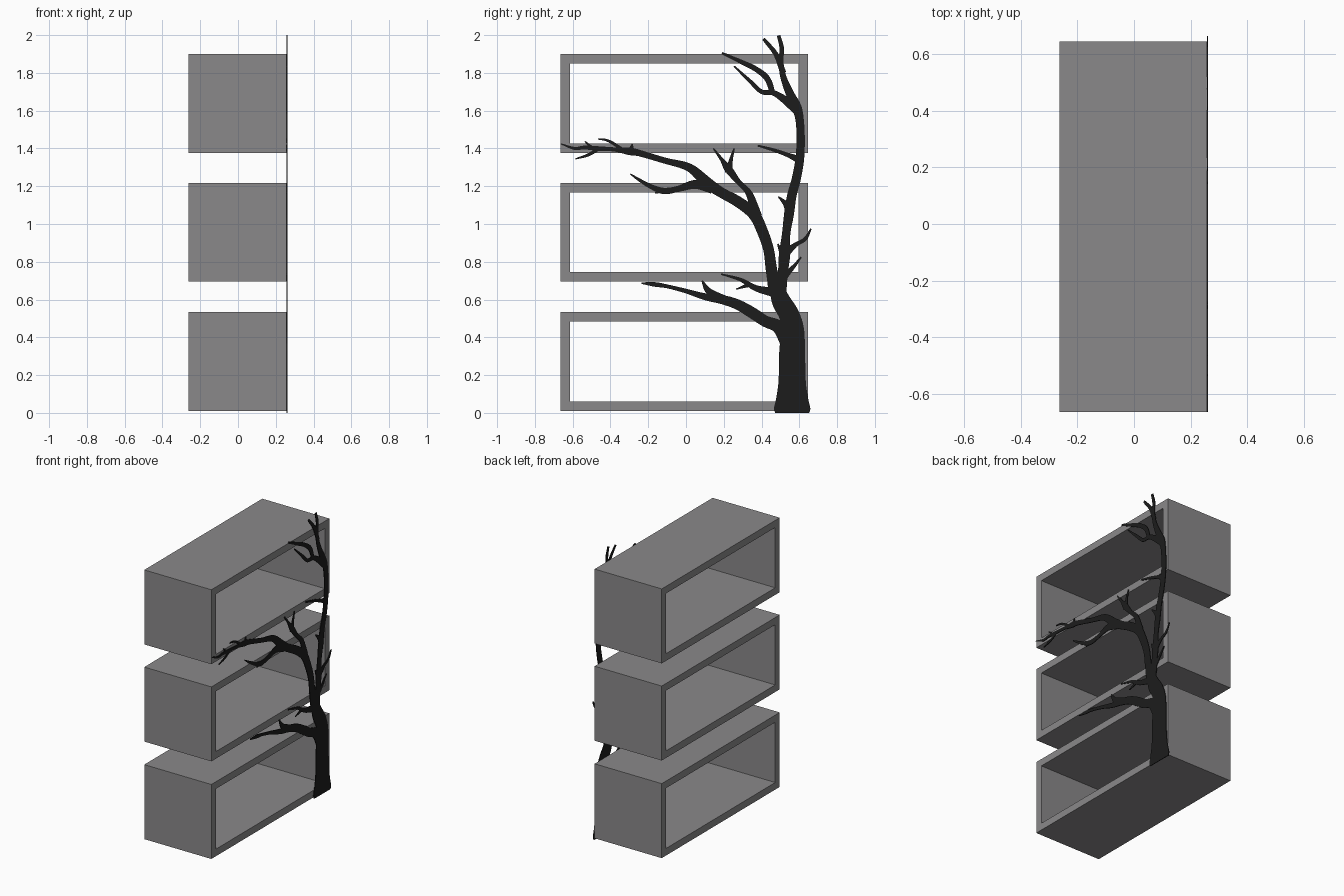
import bpy, bmesh
from mathutils import Vector


def material(name, rgb):
    m = bpy.data.materials.new(name)
    m.diffuse_color = (*rgb, 1)
    return m


GREY = material("warm grey", (0.255, 0.25, 0.255))
BLACK = material("soft black", (0.012, 0.012, 0.012))


def finish(bm, name, mat):
    bmesh.ops.recalc_face_normals(bm, faces=bm.faces)
    me = bpy.data.meshes.new(name)
    bm.to_mesh(me)
    bm.free()
    me.materials.append(mat)
    ob = bpy.data.objects.new(name, me)
    bpy.context.collection.objects.link(ob)
    return ob


# Open box shelf: a mitred rectangular frame running along x
X0, X1, Y0, Y1, WALL, HEIGHT = -0.263, 0.258, -0.664, 0.645, 0.05, 0.523


def shelf(name, z):
    bm = bmesh.new()

    def ring(x, inset):
        a, b = Y0 + inset, Y1 - inset
        c, d = z + inset, z + HEIGHT - inset
        return [bm.verts.new((x, *p)) for p in ((a, c), (b, c), (b, d), (a, d))]

    rings = [ring(X0, 0), ring(X1, 0), ring(X1, WALL), ring(X0, WALL)]
    for k in range(4):
        r, s = rings[k], rings[(k + 1) % 4]
        for i in range(4):
            j = (i + 1) % 4
            bm.faces.new((r[i], r[j], s[j], s[i]))
    finish(bm, name, GREY)


for name, z in (("lower_shelf", 0.01), ("middle_shelf", 0.695), ("upper_shelf", 1.377)):
    shelf(name, z)


# Tree: thin flat plates, each a smooth tapered ribbon through (y, z, half width)
TX0, TX1, STEPS = 0.2575, 0.2625, 4


def smooth_path(pts):
    p = [Vector(q) for q in pts]
    p = [2 * p[0] - p[1]] + p + [2 * p[-1] - p[-2]]
    out = []
    for a, b, c, d in zip(p, p[1:], p[2:], p[3:]):
        for k in range(STEPS):
            t = k / STEPS
            out.append(0.5 * (2 * b + (c - a) * t + (2 * a - 5 * b + 4 * c - d) * t * t
                              + (3 * b - a - 3 * c + d) * t ** 3))
    return out + [p[-2]]


def branch(name, *pts):
    bm = bmesh.new()
    path = smooth_path(pts)
    rows = []
    for i, q in enumerate(path):
        t = (path[min(i + 1, len(path) - 1)] - path[max(i - 1, 0)]).xy.normalized()
        n = Vector((-t.y, t.x)) * max(q.z, 0.002)
        l, r = q.xy + n, q.xy - n
        rows.append([bm.verts.new((x, *s)) for x, s in
                     ((TX0, l), (TX1, l), (TX1, r), (TX0, r))])
    for a, b in zip(rows, rows[1:]):
        for i in range(4):
            j = (i + 1) % 4
            bm.faces.new((a[i], a[j], b[j], b[i]))
    bm.faces.new(rows[0])
    bm.faces.new(rows[-1])
    finish(bm, name, BLACK)


branch("trunk", (.562, 0, .09), (.562, .025, .096), (.562, .08, .084), (.562, .17, .072),
       (.562, .33, .068), (.565, .44, .06), (.545, .52, .054), (.505, .59, .05),
       (.475, .67, .036))

# Long left limb and its twigs
branch("left_limb", (.475, .63, .036), (.452, .76, .03), (.437, .865, .028),
       (.405, .96, .029), (.36, 1.05, .03), (.28, 1.115, .029), (.19, 1.165, .027),
       (.115, 1.215, .03), (.045, 1.28, .024), (-.01, 1.31, .02), (-.11, 1.335, .016),
       (-.245, 1.375, .017), (-.30, 1.385, .02), (-.38, 1.395, .011),
       (-.47, 1.40, .012), (-.54, 1.405, .01), (-.59, 1.40, .008), (-.664, 1.425, .003))
branch("left_limb_spur", (-.29, 1.385, .018), (-.285, 1.425, .003))
branch("left_limb_twig_a", (-.33, 1.39, .01), (-.41, 1.44, .007), (-.465, 1.45, .003))
branch("left_limb_twig_b", (-.46, 1.40, .01), (-.52, 1.365, .008), (-.585, 1.345, .003))
branch("left_limb_twig_c", (-.50, 1.405, .009), (-.535, 1.437, .003))
branch("left_under_branch", (.14, 1.19, .03), (.05, 1.21, .024), (-.045, 1.185, .016),
       (-.12, 1.175, .017), (-.19, 1.20, .012), (-.25, 1.235, .008), (-.295, 1.265, .003))
branch("left_under_twig", (-.06, 1.18, .014), (-.165, 1.165, .003))
branch("forked_branch", (.375, 1.04, .028), (.335, 1.16, .018), (.28, 1.22, .014),
       (.225, 1.29, .021), (.19, 1.34, .01), (.145, 1.40, .004))
branch("forked_branch_tine", (.225, 1.27, .02), (.238, 1.34, .01), (.255, 1.40, .004))

# Low left limb and its twigs
branch("low_limb", (.55, .37, .05), (.49, .455, .035), (.42, .485, .03), (.35, .53, .03),
       (.27, .575, .027), (.19, .60, .024), (.10, .615, .018), (0, .645, .012),
       (-.10, .67, .01), (-.165, .68, .012), (-.235, .687, .004))
branch("low_limb_twig", (.22, .595, .02), (.125, .64, .018), (.085, .70, .004))
branch("low_side_branch", (.48, .635, .026), (.37, .66, .016), (.29, .705, .01),
       (.185, .735, .004))
branch("low_side_twig", (.34, .68, .012), (.265, .655, .003))

# Tall right limb, its crown and twigs
branch("tall_limb", (.49, .61, .04), (.512, .74, .027), (.522, .84, .03),
       (.53, .945, .022), (.545, 1.05, .026), (.56, 1.15, .025), (.583, 1.235, .024),
       (.602, 1.34, .023), (.607, 1.45, .022), (.602, 1.55, .022), (.585, 1.62, .026),
       (.55, 1.69, .022), (.515, 1.78, .016), (.503, 1.86, .013), (.507, 1.93, .012),
       (.49, 1.998, .009))
branch("crown_branch_a", (.515, 1.80, .016), (.475, 1.90, .013), (.41, 1.98, .008))
branch("crown_branch_b", (.59, 1.60, .025), (.52, 1.66, .02), (.46, 1.695, .014),
       (.40, 1.70, .012), (.34, 1.755, .01), (.255, 1.835, .004))
branch("crown_branch_c", (.46, 1.69, .014), (.43, 1.77, .016), (.37, 1.82, .014),
       (.30, 1.855, .012), (.19, 1.905, .006))
branch("tall_twig_a", (.60, 1.34, .02), (.54, 1.365, .012), (.47, 1.39, .009),
       (.38, 1.415, .005))
branch("tall_twig_b", (.55, 1.07, .024), (.525, 1.11, .014), (.488, 1.145, .003))
branch("tall_twig_c", (.525, .845, .025), (.58, .89, .012), (.63, .92, .01),
       (.662, .975, .004))
branch("tall_twig_d", (.51, .71, .02), (.57, .775, .01), (.61, .825, .004))
branch("tall_twig_e", (.515, .84, .02), (.485, .895, .003))
